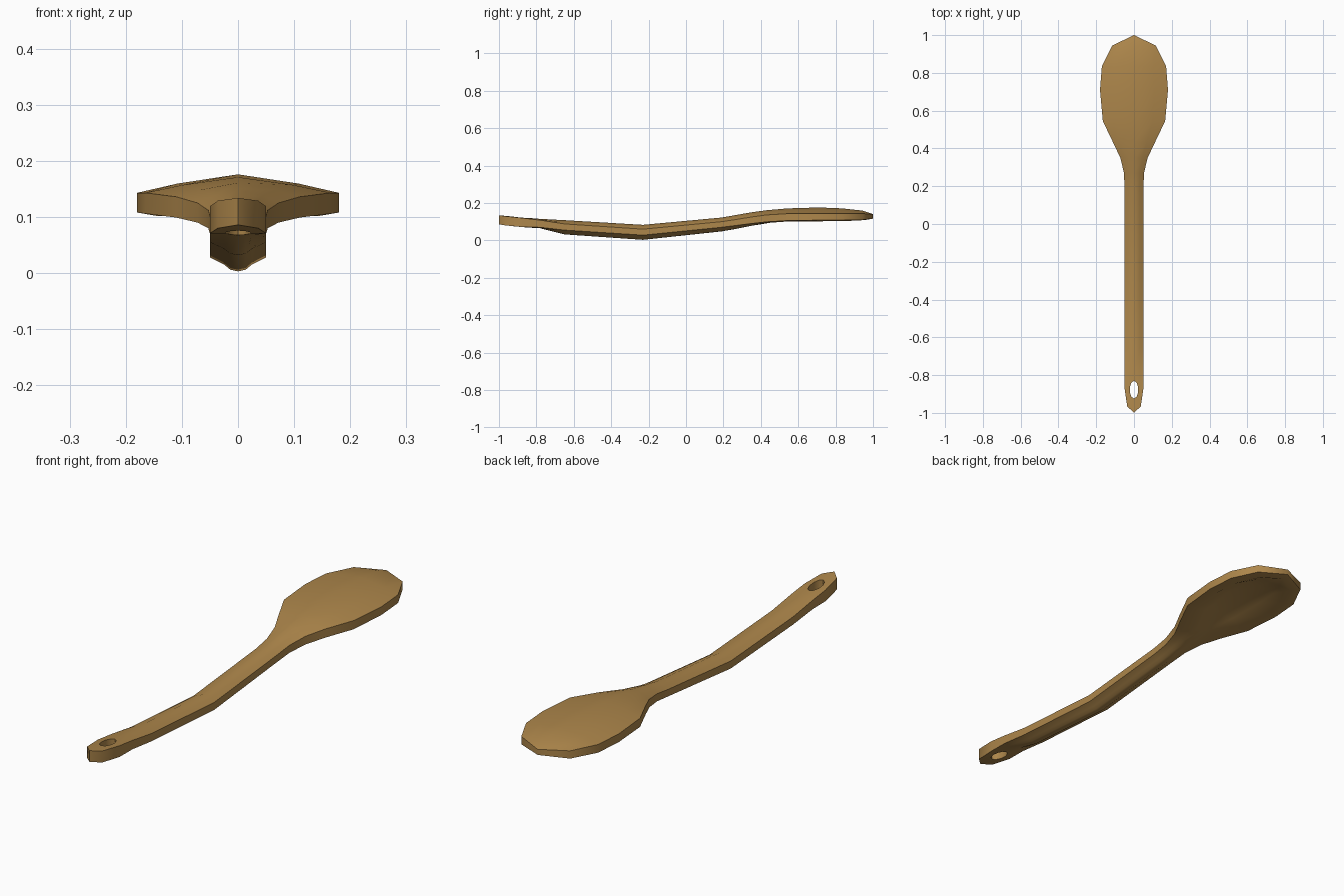
import bpy, bmesh, math

if "Cube" in bpy.data.objects:
    bpy.data.objects.remove(bpy.data.objects["Cube"])

wood = bpy.data.materials.new("warm wood")
wood.diffuse_color = (0.42, 0.24, 0.07, 1)
wood.use_nodes = True
wood.node_tree.nodes["Principled BSDF"].inputs["Base Color"].default_value = wood.diffuse_color

# Handle sections: y, half width, top z, upper side z, lower side z, bottom z
handle = [
    (-1.0, 0.0, .134, .134, .086, .086),
    (-.965, .036, .131, .129, .080, .080),
    (-.87, .05, .122, .119, .071, .070),
    (-.78, .05, .115, .108, .070, .065),
    (-.65, .05, .108, .088, .055, .032),
    (-.23, .05, .083, .060, .028, .003),
    (.19, .05, .122, .100, .070, .048),
    (.27, .053, .136, .112, .080, .062),
    (.35, .072, .150, .125, .090, .078),
]
# Bowl sections: y, half width, top z, upper rim z, lower rim z,
#                hollow edge (y, half width, z), hollow centre (y, z)
bowl = [
    (.43, .110, .161, .136, .099, .445, .050, .094, .455, .095),
    (.545, .165, .171, .143, .106, .555, .118, .102, .56, .128),
    (.71, .180, .176, .143, .108, .71, .145, .102, .71, .142),
    (.835, .170, .171, .143, .108, .825, .132, .103, .82, .140),
    (.945, .115, .159, .143, .110, .92, .085, .106, .88, .132),
    (1.0, 0.0, .140, .140, .116, .965, 0.0, .110, .965, .110),
]
sections = [(y, w, zt, zu, zl, y, w * .5, (zl + zb) / 2, y, zb)
            for y, w, zt, zu, zl, zb in handle] + bowl


def ring(s):
    """Closed cross-section, right half mirrored to the left."""
    y, w, zt, zu, zl, yi, wi, zi, yc, zc = s
    half = [(w * .6, y, zt * .5 + zu * .5), (w, y, zu), (w, y, zl), (wi, yi, zi),
            (wi * .55, yi * .4 + yc * .6, zc * .75 + zi * .25)]
    return ([(0, y, zt)] + half + [(0, yc, zc)]
            + [(-a, b, c) for a, b, c in reversed(half)])


# Spoon body: loft through all sections, the tips collapse to an edge
bm = bmesh.new()
rings = [[bm.verts.new(p) for p in ring(s)] for s in sections]
for a, b in zip(rings, rings[1:]):
    n = len(a)
    for i in range(n):
        j = (i + 1) % n
        bm.faces.new((a[i], a[j], b[j], b[i]))
bmesh.ops.remove_doubles(bm, verts=bm.verts, dist=.0008)
bmesh.ops.recalc_face_normals(bm, faces=bm.faces)
mesh = bpy.data.meshes.new("spoon")
bm.to_mesh(mesh)
bm.free()
spoon = bpy.data.objects.new("spoon", mesh)
bpy.context.collection.objects.link(spoon)
mesh.materials.append(wood)

# Hanging hole through the handle end
bpy.ops.mesh.primitive_cylinder_add(vertices=10, radius=1, depth=.4,
                                    location=(0, -.877, .1))
cutter = bpy.context.object
cutter.name = "hole_cutter"
cutter.scale = (.023, .047, 1)
cutter.data.materials.append(wood)
cutter.hide_render = True
bpy.context.view_layer.update()

bpy.ops.object.select_all(action='DESELECT')
spoon.select_set(True)
bpy.context.view_layer.objects.active = spoon
cut = spoon.modifiers.new("hanging_hole", 'BOOLEAN')
cut.operation = 'DIFFERENCE'
cut.solver = 'EXACT'
cut.object = cutter
bpy.ops.object.modifier_apply(modifier=cut.name)
bpy.data.objects.remove(cutter, do_unlink=True)
bpy.ops.object.shade_smooth_by_angle(angle=math.radians(60))
